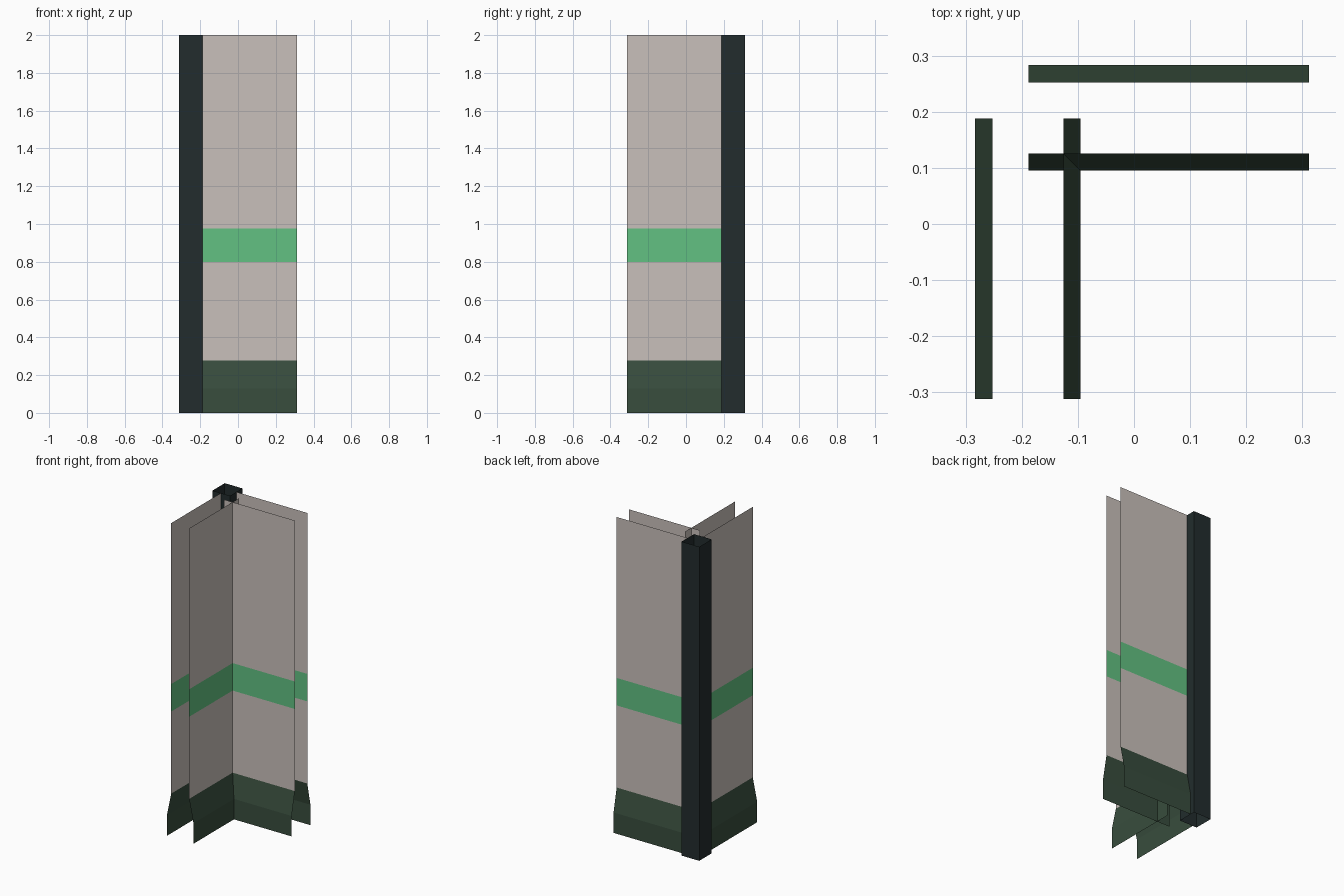
import bpy

if "Cube" in bpy.data.objects:
    bpy.data.objects.remove(bpy.data.objects["Cube"])


def mat(name, srgb):
    m = bpy.data.materials.new(name)
    m.diffuse_color = [c / 12.92 if c <= 0.04045 else ((c + 0.055) / 1.055) ** 2.4
                       for c in (v / 255 for v in srgb)] + [1]
    m.use_nodes = True
    m.node_tree.nodes["Principled BSDF"].inputs["Base Color"].default_value = m.diffuse_color
    return m


PANEL = mat("warm grey panel", (201, 192, 187))
GREEN = mat("green stripe", (98, 193, 130))
BASE = mat("dark green skirting", (56, 77, 61))
POST = mat("near black post", (34, 44, 45))


def sheet(name, verts, faces, material):
    me = bpy.data.meshes.new(name)
    me.from_pydata(verts, [], faces)
    me.materials.append(material)
    ob = bpy.data.objects.new(name, me)
    bpy.context.collection.objects.link(ob)
    return ob


X0, X1 = -0.188, 0.312      # wall run
MID, HALF, FLARE = 0.189, 0.063, 0.094


def strip(name, profile, side, mirrored, material):
    """Sweep an (offset, z) profile along the wall; mirrored swaps to the other wing."""
    verts = []
    for off, z in profile:
        y = MID + side * off
        for x in (X0, X1):
            verts.append((-y, -x, z) if mirrored else (x, y, z))
    faces = [(2 * i, 2 * i + 1, 2 * i + 3, 2 * i + 2) for i in range(len(profile) - 1)]
    if (side > 0) != mirrored:      # keep normals facing out of the wall
        faces = [f[::-1] for f in faces]
    sheet(name, verts, faces, material)


# two wings, each with an outer and an inner open skin
for wing, mirrored in (("back", False), ("left", True)):
    for skin, side in (("outer", 1), ("inner", -1)):
        tag = f"{wing}_{skin}"
        strip(tag + "_skirting", [(FLARE, 0), (FLARE, 0.13), (HALF, 0.277)], side, mirrored, BASE)
        strip(tag + "_lower_panel", [(HALF, 0.277), (HALF, 0.80)], side, mirrored, PANEL)
        strip(tag + "_stripe", [(HALF, 0.80), (HALF, 0.975)], side, mirrored, GREEN)
        strip(tag + "_upper_panel", [(HALF, 0.975), (HALF, 2)], side, mirrored, PANEL)

# open square corner post
a, b = 0.188, 0.312
ring = [(-b, a), (-a, a), (-a, b), (-b, b)]
sheet("corner_post", [(x, y, z) for z in (0, 2) for x, y in ring],
      [(i, (i + 1) % 4, (i + 1) % 4 + 4, i + 4) for i in range(4)], POST)
